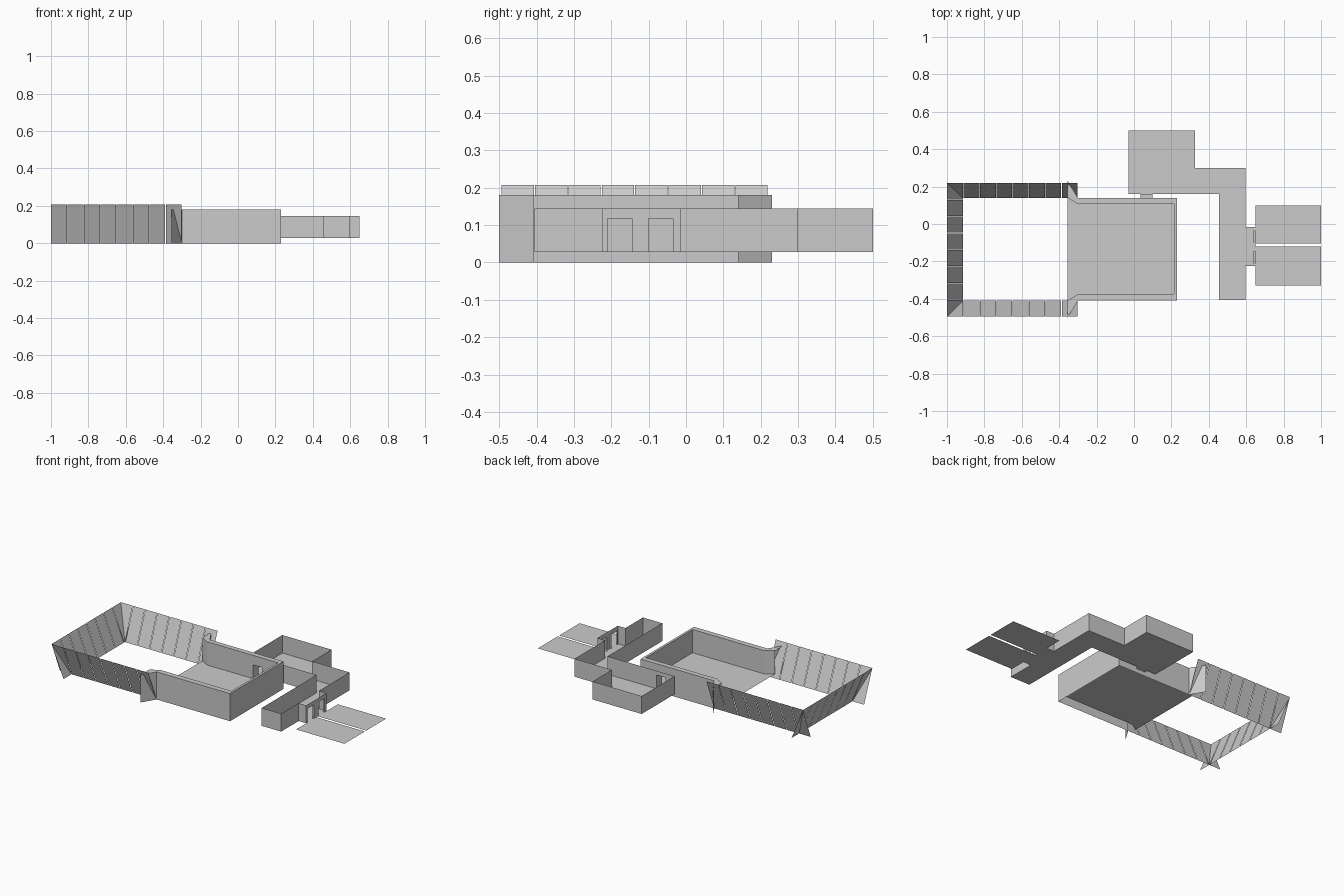
import bpy
from mathutils import Vector

if "Cube" in bpy.data.objects:
    bpy.data.objects.remove(bpy.data.objects["Cube"])

FLOOR, WALL_TOP, HALL_TOP, DOOR_TOP = 0.028, 0.145, 0.18, 0.118


def make(name, polys):
    """Build one object from a list of polygons (3D point loops)."""
    verts, faces, index = [], [], {}
    for poly in polys:
        face = []
        for p in poly:
            key = tuple(round(c, 5) for c in p)
            if key not in index:
                index[key] = len(verts)
                verts.append(key)
            face.append(index[key])
        faces.append(face)
    mesh = bpy.data.meshes.new(name)
    mesh.from_pydata(verts, [], faces)
    mesh.update()
    obj = bpy.data.objects.new(name, mesh)
    bpy.context.collection.objects.link(obj)
    return obj


def flat(outline, z):
    return [(x, y, z) for x, y in outline]


def quad(p, q, z0, z1):
    return [(*p, z0), (*q, z0), (*q, z1), (*p, z1)]


def wall(path, z0, z1):
    return [quad(p, q, z0, z1) for p, q in zip(path, path[1:])]


def door_wall(p, q, z0, z1, doors):
    """Straight wall with openings given as distances from p."""
    p, q = Vector(p), Vector(q)
    d = (q - p).normalized()
    at = lambda t: tuple(p + d * t)
    polys, last = [], 0
    for a, b in doors:
        polys.append(quad(at(last), at(a), z0, z1))
        polys.append(quad(at(a), at(b), DOOR_TOP, z1))
        if z0 < FLOOR:
            polys.append(quad(at(a), at(b), z0, FLOOR))
        last = b
    polys.append(quad(at(last), tuple(q), z0, z1))
    return polys


def passage(corners, side):
    """Floor, lintel and jambs of a doorway: two points per side."""
    a, b, c, d = corners
    polys = wall([a, d], FLOOR, DOOR_TOP) + wall([b, c], FLOOR, DOOR_TOP)
    polys += [flat([a, b, c, d], FLOOR), flat([d, c, b, a], DOOR_TOP)]
    make(side, polys)


# Main hall: outer shell, inner shell, wall caps, and flared open end
outer = [(-0.355, -0.50), (-0.30, -0.41), (0.23, -0.41),
         (0.23, 0.14), (-0.30, 0.14), (-0.355, 0.23)]
inner = [(-0.355, -0.41), (-0.30, -0.375), (0.215, -0.375),
         (0.215, 0.107), (-0.30, 0.107), (-0.355, 0.14)]
D0, D1 = 0.035, 0.10
shell = wall(outer[:4], 0, HALL_TOP) + wall(outer[4:], 0, HALL_TOP)
shell += door_wall(outer[3], outer[4], 0, HALL_TOP, [(0.23 - D1, 0.23 - D0)])
make("hall_outer_walls", shell)
lining = wall(inner[3::-1], FLOOR, HALL_TOP) + wall(inner[:3:-1], FLOOR, HALL_TOP)
lining += door_wall(inner[4], inner[3], FLOOR, HALL_TOP, [(D0 + 0.30, D1 + 0.30)])
make("hall_inner_walls", lining)
make("hall_wall_caps", [flat([outer[i], outer[i + 1], inner[i + 1], inner[i]], HALL_TOP)
                        for i in range(5)])
make("hall_floor", [flat(inner, FLOOR)])
passage([(D0, 0.107), (D1, 0.107), (D1, 0.16), (D0, 0.16)], "hall_doorway")

# Corridor and side room
make("corridor_walls",
     door_wall((-0.03, 0.16), (0.455, 0.16), FLOOR, WALL_TOP, [(D0 + 0.03, D1 + 0.03)])
     + wall([(0.455, 0.16), (0.455, -0.405), (0.595, -0.405), (0.595, -0.225),
             (0.65, -0.225)], FLOOR, WALL_TOP)
     + wall([(0.65, -0.015), (0.595, -0.015), (0.595, 0.30), (0.325, 0.30)],
            FLOOR, WALL_TOP)
     + wall([(-0.03, 0.30), (-0.03, 0.16)], FLOOR, WALL_TOP))
make("side_room_walls", wall([(0.325, 0.30), (0.325, 0.50), (-0.03, 0.50),
                              (-0.03, 0.30)], FLOOR, WALL_TOP))
make("corridor_floor", [flat([(-0.03, 0.16), (0.455, 0.16), (0.455, -0.405),
                              (0.595, -0.405), (0.595, 0.30), (-0.03, 0.30)], FLOOR)])
make("side_room_floor", [flat([(-0.03, 0.30), (0.325, 0.30), (0.325, 0.50),
                               (-0.03, 0.50)], FLOOR)])

# Entrance porch with two door openings
make("porch_floor", [flat([(0.595, -0.225), (0.65, -0.225), (0.65, -0.015),
                           (0.595, -0.015)], FLOOR)])
make("porch_front", door_wall((0.65, -0.225), (0.65, -0.015), FLOOR, WALL_TOP,
                              [(0.015, 0.08), (0.125, 0.19)]))
for i, y in enumerate((-0.21, -0.10)):
    passage([(0.64, y), (0.64, y + 0.065), (0.65, y + 0.065), (0.65, y)],
            f"porch_doorway_{i + 1}")

# Flat entrance pads
for name, y0, y1 in (("pad_front", -0.33, -0.12), ("pad_back", -0.105, 0.10)):
    make(name, [flat([(0.65, y0), (1.0, y0), (1.0, y1), (0.65, y1)], FLOOR)])


# Leaning panel fence: eight panels per side, top edge leaning outward
def fence(name, start, end, inward):
    s, e, lean = Vector(start), Vector(end), Vector(inward)
    polys, n, gap = [], 8, 0.0015
    step = (e - s) / n
    g = step.normalized() * gap
    for i in range(n):
        a, b = s + step * i + g, s + step * (i + 1) - g
        polys.append([(*(a + lean), 0), (*(b + lean), 0), (*b, 0.207), (*a, 0.207)])
    make(name, polys)


fence("fence_front", (-1.0, -0.495), (-0.30, -0.495), (0, 0.085))
fence("fence_back", (-0.30, 0.22), (-1.0, 0.22), (0, -0.08))
fence("fence_left", (-1.0, 0.22), (-1.0, -0.495), (0.085, 0))
